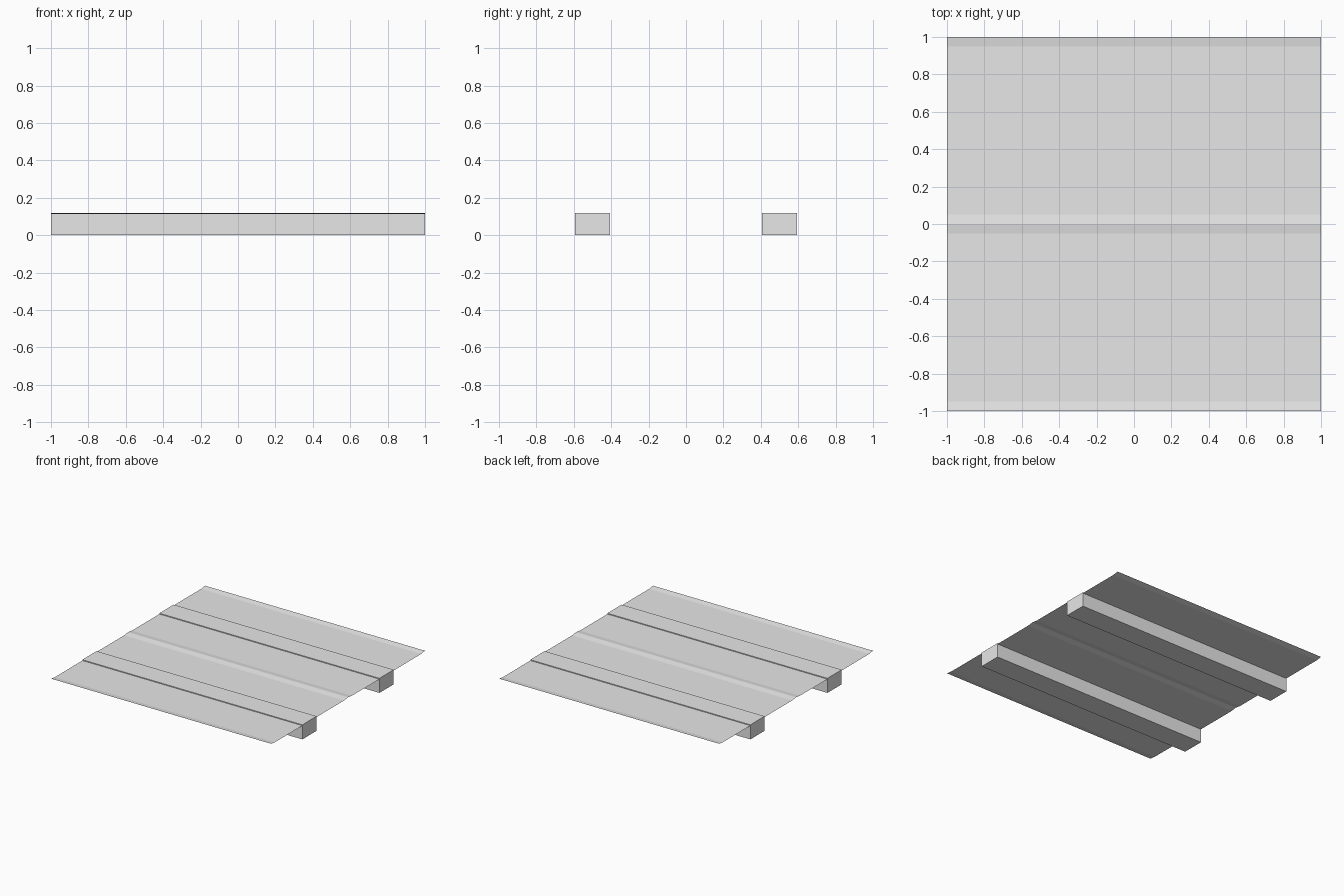
import bpy
import bmesh

cube = bpy.data.objects.get("Cube")
if cube:
    bpy.data.objects.remove(cube, do_unlink=True)

grey = bpy.data.materials.new("light grey")
grey.use_nodes = True
grey.diffuse_color = (0.8, 0.8, 0.8, 1)
grey.node_tree.nodes["Principled BSDF"].inputs["Base Color"].default_value = (0.8, 0.8, 0.8, 1)

BEAM_TOP = 0.12
SHEET_Z = 0.113


def add_object(name, bm):
    mesh = bpy.data.meshes.new(name)
    bm.to_mesh(mesh)
    bm.free()
    mesh.materials.append(grey)
    obj = bpy.data.objects.new(name, mesh)
    bpy.context.collection.objects.link(obj)
    return obj


def add_beam(name, y):
    bm = bmesh.new()
    bmesh.ops.create_cube(bm, size=1)
    for v in bm.verts:
        v.co.x *= 2
        v.co.y = v.co.y * 0.185 + y
        v.co.z = (v.co.z + 0.5) * BEAM_TOP
    return add_object(name, bm)


def add_panel(name, y):
    # Thin sheet with slightly upturned long edges
    profile = [(-0.5, BEAM_TOP), (-0.45, SHEET_Z), (0.45, SHEET_Z), (0.5, BEAM_TOP)]
    bm = bmesh.new()
    rows = [[bm.verts.new((x, y + dy, z)) for x in (-1, 1)] for dy, z in profile]
    for a, b in zip(rows, rows[1:]):
        bm.faces.new((a[0], a[1], b[1], b[0]))
    return add_object(name, bm)


# Two identical panels, each carried by one beam
for side, y in (("front", -0.5), ("back", 0.5)):
    add_panel(side + "_panel", y)
    add_beam(side + "_beam", y)
